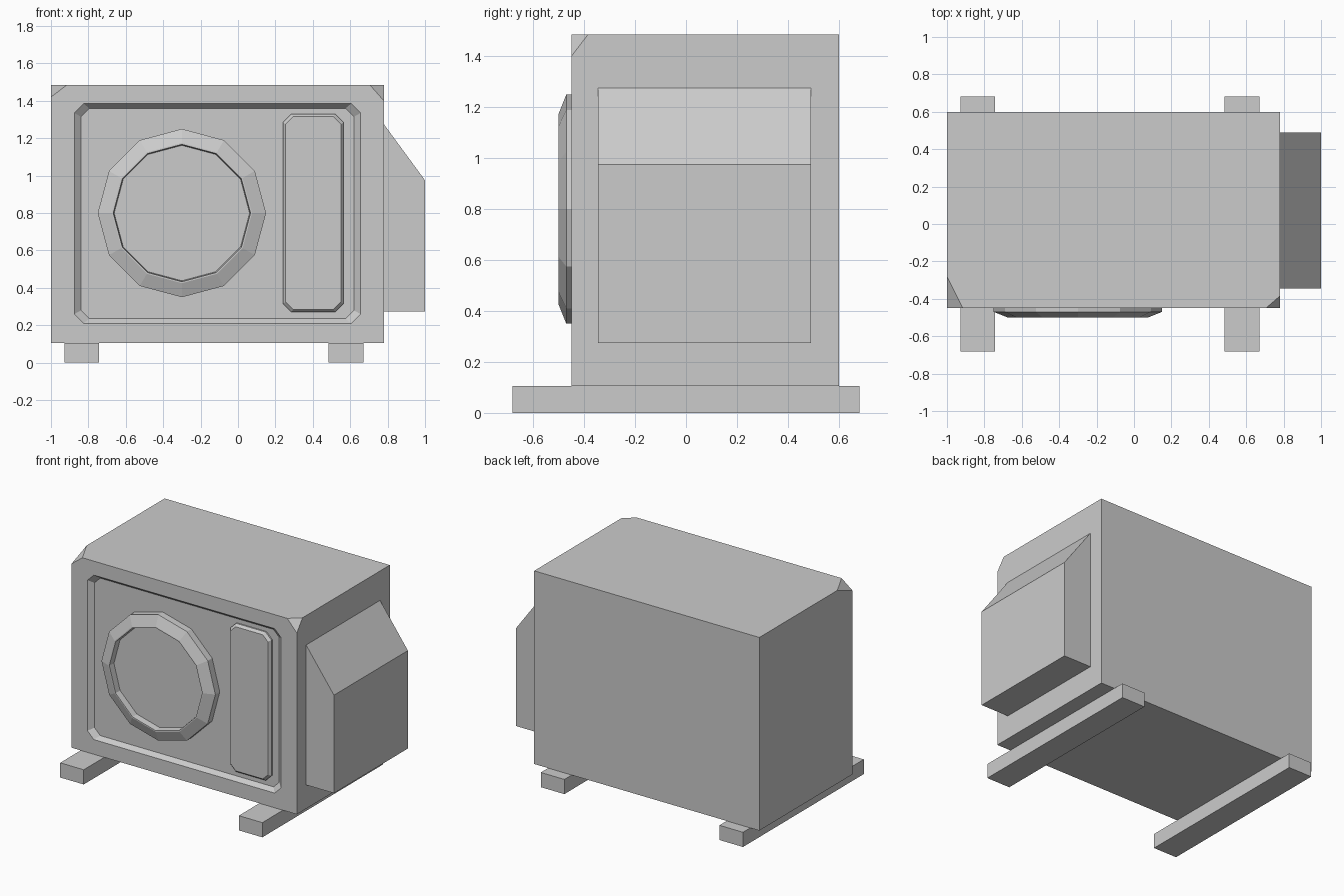
import bpy, bmesh
from math import sin, cos, pi

if "Cube" in bpy.data.objects:
    bpy.data.objects.remove(bpy.data.objects["Cube"])


def finish(name, bm):
    bmesh.ops.recalc_face_normals(bm, faces=bm.faces)
    me = bpy.data.meshes.new(name)
    bm.to_mesh(me)
    bm.free()
    ob = bpy.data.objects.new(name, me)
    bpy.context.collection.objects.link(ob)
    return ob


def hull(name, pts):
    bm = bmesh.new()
    for p in pts:
        bm.verts.new(p)
    bmesh.ops.convex_hull(bm, input=bm.verts[:])
    bmesh.ops.dissolve_limit(bm, angle_limit=0.01, verts=bm.verts[:], edges=bm.edges[:])
    return finish(name, bm)


def box(name, x0, x1, y0, y1, z0, z1):
    return hull(name, [(x, y, z) for x in (x0, x1) for y in (y0, y1) for z in (z0, z1)])


def loft(name, rings):
    """Skin equal-length rings of points and cap both ends."""
    bm = bmesh.new()
    loops = [[bm.verts.new(p) for p in r] for r in rings]
    n = len(loops[0])
    for a, b in zip(loops, loops[1:]):
        for i in range(n):
            j = (i + 1) % n
            bm.faces.new((a[i], a[j], b[j], b[i]))
    bm.faces.new(loops[0])
    bm.faces.new(loops[-1])
    return finish(name, bm)


def clipped_rect(x0, x1, z0, z1, c, y):
    return [(x, y, z) for x, z in (
        (x0 + c, z0), (x1 - c, z0), (x1, z0 + c), (x1, z1 - c),
        (x1 - c, z1), (x0 + c, z1), (x0, z1 - c), (x0, z0 + c))]


def circle(r, y, n=12):
    return [(-0.3 + r * sin(2 * pi * i / n), y, 0.8 + r * cos(2 * pi * i / n)) for i in range(n)]


FRONT, PANEL = -0.45, -0.42

# Casing with two clipped top front corners
casing = hull("casing", [
    (-1, FRONT, 0.105), (0.78, FRONT, 0.105), (0.78, 0.6, 0.105), (-1, 0.6, 0.105),
    (-1, 0.6, 1.485), (0.78, 0.6, 1.485),
    (-1, FRONT, 1.42), (-0.915, FRONT, 1.485), (-1, -0.28, 1.485),
    (0.78, FRONT, 1.40), (0.705, FRONT, 1.485), (0.78, -0.385, 1.485)])

# Sunken front panel with sloped rim
cutter = loft("panel_cutter", [
    clipped_rect(-0.875, 0.655, 0.21, 1.385, 0.05, FRONT - 0.02),
    clipped_rect(-0.875, 0.655, 0.21, 1.385, 0.05, FRONT),
    clipped_rect(-0.84, 0.62, 0.235, 1.36, 0.045, PANEL)])
cutter.hide_render = True
cutter.hide_viewport = True
mod = casing.modifiers.new("panel", 'BOOLEAN')
mod.operation = 'DIFFERENCE'
mod.solver = 'EXACT'
mod.object = cutter

# Twelve-sided fan shroud with a recessed disc
loft("fan_shroud", [circle(0.45, PANEL + 0.01), circle(0.45, -0.47), circle(0.375, -0.5),
                    circle(0.367, -0.5), circle(0.362, -0.455)])

# Raised vertical plate beside the fan
loft("side_plate", [clipped_rect(0.24, 0.565, 0.27, 1.33, 0.045, PANEL + 0.01),
                    clipped_rect(0.24, 0.565, 0.27, 1.33, 0.045, PANEL - 0.01),
                    clipped_rect(0.255, 0.55, 0.285, 1.315, 0.04, PANEL - 0.028)])

# Pipe cover on the right with a sloped top
profile = [(0.77, 0.275), (1.0, 0.275), (1.0, 0.975), (0.78, 1.275), (0.77, 1.275)]
loft("pipe_cover", [[(x, y, z) for x, z in profile] for y in (-0.345, 0.49)])

# Two mounting rails
for side, x in (("left", -0.835), ("right", 0.577)):
    box(side + "_rail", x - 0.093, x + 0.093, -0.682, 0.682, 0, 0.105)
